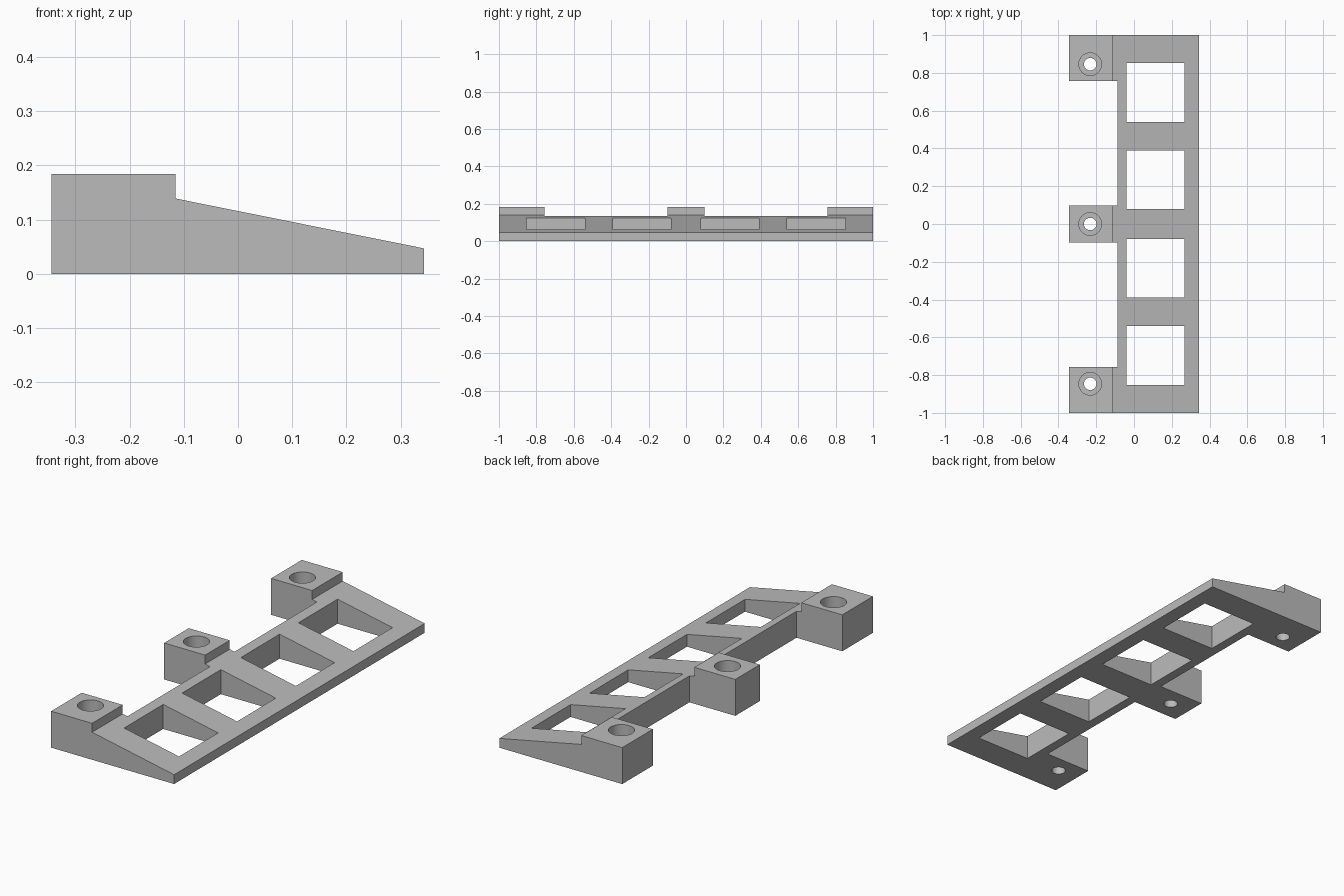
import bpy
import bmesh
from math import radians
from mathutils import Matrix, Vector

cube = bpy.data.objects.get("Cube")
if cube:
    bpy.data.objects.remove(cube, do_unlink=True)

# Key dimensions
BACK, STEP, RAIL, TIP = -0.344, -0.115, -0.088, 0.343
LUG_TOP, SLOPE_TOP, TIP_TOP = 0.184, 0.139, 0.047
HOLE_X, HOLE_YS = -0.232, (-0.846, 0, 0.846)

grey = bpy.data.materials.new("plain grey")
grey.use_nodes = True
colour = (0.5, 0.5, 0.5, 1)
grey.diffuse_color = colour
grey.node_tree.nodes["Principled BSDF"].inputs["Base Color"].default_value = colour


def finish(bm, name):
    bmesh.ops.recalc_face_normals(bm, faces=bm.faces)
    mesh = bpy.data.meshes.new(name)
    bm.to_mesh(mesh)
    bm.free()
    obj = bpy.data.objects.new(name, mesh)
    bpy.context.collection.objects.link(obj)
    mesh.materials.append(grey)
    return obj


def add_box(bm, x0, x1, y0, y1, z0=-0.1, z1=0.4):
    centre = Vector((x0 + x1, y0 + y1, z0 + z1)) / 2
    size = Matrix.Diagonal((x1 - x0, y1 - y0, z1 - z0, 1))
    bmesh.ops.create_cube(bm, size=1, matrix=Matrix.Translation(centre) @ size)


def add_cylinder(bm, x, y, radius, z0, z1):
    bmesh.ops.create_cone(bm, cap_ends=True, segments=48, radius1=radius, radius2=radius,
                          depth=z1 - z0, matrix=Matrix.Translation((x, y, (z0 + z1) / 2)))


# Stepped wedge profile, extruded along the full length
bm = bmesh.new()
profile = [(BACK, 0), (TIP, 0), (TIP, TIP_TOP), (STEP, SLOPE_TOP), (STEP, LUG_TOP), (BACK, LUG_TOP)]
face = bm.faces.new([bm.verts.new((x, -1, z)) for x, z in profile])
extruded = bmesh.ops.extrude_face_region(bm, geom=[face])["geom"]
bmesh.ops.translate(bm, vec=(0, 2, 0), verts=[v for v in extruded if isinstance(v, bmesh.types.BMVert)])
bracket = finish(bm, "wedge_bracket")

# Gaps between the lugs, rectangular windows and counterbores
bm = bmesh.new()
for side in (-1, 1):
    def span(a, b):
        return sorted((side * a, side * b))
    add_box(bm, BACK - 0.1, RAIL, *span(0.098, 0.756))
    for near, far in ((0.08, 0.389), (0.54, 0.852)):
        add_box(bm, -0.04, 0.267, *span(near, far))
for y in HOLE_YS:
    add_cylinder(bm, HOLE_X, y, 0.06, 0.07, 0.4)
pockets = finish(bm, "pocket_cutter")

# Narrow screw holes through the lugs
bm = bmesh.new()
for y in HOLE_YS:
    add_cylinder(bm, HOLE_X, y, 0.033, -0.1, 0.3)
screws = finish(bm, "screw_cutter")

for cutter in (pockets, screws):
    cutter.hide_render = True
    mod = bracket.modifiers.new(cutter.name, "BOOLEAN")
    mod.operation = "DIFFERENCE"
    mod.solver = "EXACT"
    mod.object = cutter

# Apply the cuts and discard the cutters
bpy.context.view_layer.update()
evaluated = bracket.evaluated_get(bpy.context.evaluated_depsgraph_get())
bracket_mesh = bpy.data.meshes.new_from_object(evaluated)
bracket.modifiers.clear()
bracket.data = bracket_mesh
for cutter in (pockets, screws):
    bpy.data.objects.remove(cutter, do_unlink=True)

# Round the hole walls while keeping every edge crisp
bpy.ops.object.select_all(action="DESELECT")
bracket.select_set(True)
bpy.context.view_layer.objects.active = bracket
bpy.ops.object.shade_smooth_by_angle(angle=radians(10))
